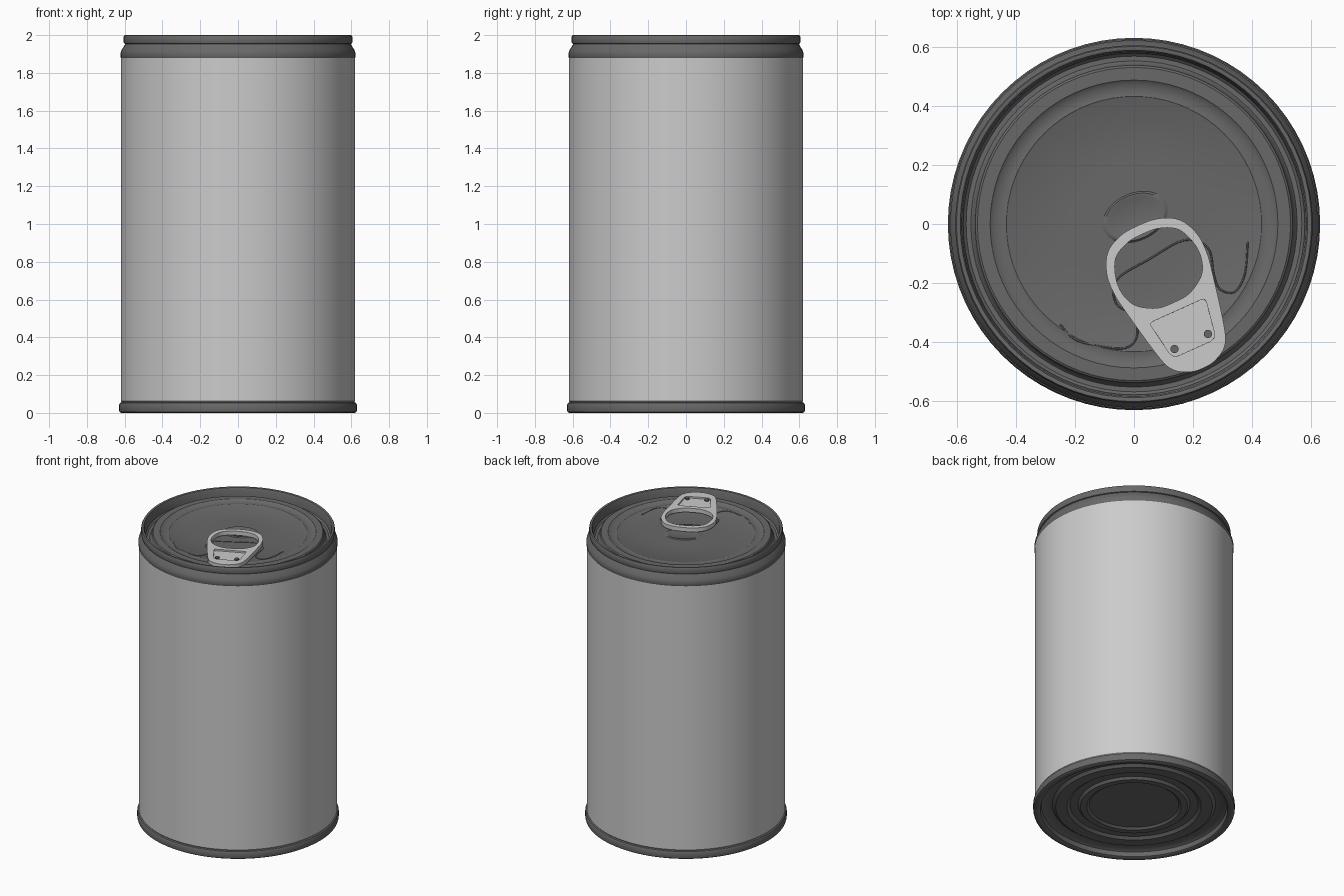
import bpy, bmesh, math
from mathutils import Vector

if "Cube" in bpy.data.objects:
    bpy.data.objects.remove(bpy.data.objects["Cube"])

SEG = 72
LID = 1.955                       # height of the lid's centre panel
ORIGIN = Vector((0.08, -0.145))   # centre of the finger hole
ALONG = Vector((0.41, -0.912))    # tab axis, towards its nose
ACROSS = Vector((0.912, 0.41))


def material(name, v):
    m = bpy.data.materials.new(name)
    m.diffuse_color = (v, v, v, 1)
    m.use_nodes = True
    m.node_tree.nodes["Principled BSDF"].inputs["Base Color"].default_value = m.diffuse_color
    return m


LABEL = material("light_grey_label", 0.60)
METAL = material("dark_grey_metal", 0.14)
TAB = material("light_grey_tab", 0.60)


def finish(ob, mat, angle=35):
    ob.data.materials.clear()
    ob.data.materials.append(mat)
    bpy.ops.object.select_all(action='DESELECT')
    ob.select_set(True)
    bpy.context.view_layer.objects.active = ob
    bpy.ops.object.shade_smooth_by_angle(angle=math.radians(angle))


def lathe(name, profile, mat, place=None):
    """Spin (radius, z) points round the z axis; place maps each point."""
    bm = bmesh.new()
    rings = []
    for r, z in profile:
        ring = []
        for i in range(SEG):
            a = 2 * math.pi * i / SEG
            p = (r * math.cos(a), r * math.sin(a), z)
            ring.append(bm.verts.new(place(p) if place else p))
        rings.append(ring)
    for lo, hi in zip(rings, rings[1:]):
        for i in range(SEG):
            k = (i + 1) % SEG
            bm.faces.new((lo[i], lo[k], hi[k], hi[i]))
    bmesh.ops.remove_doubles(bm, verts=bm.verts, dist=1e-5)
    me = bpy.data.meshes.new(name)
    bm.to_mesh(me)
    bm.free()
    ob = bpy.data.objects.new(name, me)
    bpy.context.collection.objects.link(ob)
    finish(ob, mat)
    return ob


def smooth_path(pts, closed=True, steps=5):
    """Catmull-Rom curve through the points."""
    pts = [Vector(p) for p in pts]
    n = len(pts)
    get = (lambda i: pts[i % n]) if closed else (lambda i: pts[max(0, min(n - 1, i))])
    out = []
    for i in range(n if closed else n - 1):
        a, b, c, d = (get(i + k) for k in (-1, 0, 1, 2))
        for s in range(steps):
            t = s / steps
            out.append(0.5 * (2 * b + (c - a) * t + (2 * a - 5 * b + 4 * c - d) * t * t
                              + (3 * b - a - 3 * c + d) * t ** 3))
    return out if closed else out + [pts[-1]]


def mirrored(half):
    return half + [(u, -v) for u, v in reversed(half) if v > 0]


def to_lid(p):
    return ORIGIN + ALONG * p[0] + ACROSS * p[1]


def plate(name, outlines, z0, z1, mat, bevel=0.0):
    """Flat plate; the first outline is the edge, the others are holes."""
    cu = bpy.data.curves.new(name, 'CURVE')
    cu.dimensions = '2D'
    cu.fill_mode = 'BOTH'
    cu.extrude = (z1 - z0) / 2
    for outline in outlines:
        sp = cu.splines.new('POLY')
        sp.points.add(len(outline) - 1)
        for q, p in zip(sp.points, outline):
            w = to_lid(p)
            q.co = (w.x, w.y, 0, 1)
        sp.use_cyclic_u = True
    tmp = bpy.data.objects.new(name + "_outline", cu)
    bpy.context.collection.objects.link(tmp)
    bpy.context.view_layer.update()
    me = bpy.data.meshes.new_from_object(tmp.evaluated_get(bpy.context.evaluated_depsgraph_get()))
    bpy.data.objects.remove(tmp)
    bm = bmesh.new()
    bm.from_mesh(me)
    bmesh.ops.remove_doubles(bm, verts=bm.verts, dist=1e-5)
    bmesh.ops.translate(bm, verts=bm.verts, vec=(0, 0, (z0 + z1) / 2))
    bmesh.ops.recalc_face_normals(bm, faces=bm.faces)
    bm.to_mesh(me)
    bm.free()
    ob = bpy.data.objects.new(name, me)
    bpy.context.collection.objects.link(ob)
    finish(ob, mat)
    if bevel:
        mod = ob.modifiers.new("rounded_edges", 'BEVEL')
        mod.width = bevel
        mod.segments = 2
        mod.limit_method = 'ANGLE'
        mod.angle_limit = math.radians(50)
    return ob


# Label wrapped round the body
lathe("label_body", [(0.615, 0.055), (0.62, 0.062), (0.62, 1.88)], LABEL)

# Bottom end with stepped rings and rolled rim
lathe("bottom_end", [
    (0, 0.042), (0.28, 0.042), (0.295, 0.03), (0.335, 0.03), (0.35, 0.045), (0.40, 0.045),
    (0.42, 0.03), (0.49, 0.03), (0.51, 0.045), (0.56, 0.045), (0.578, 0.035), (0.585, 0.006),
    (0.595, 0), (0.618, 0), (0.628, 0.006), (0.63, 0.015), (0.63, 0.042), (0.625, 0.053),
    (0.612, 0.058)], METAL)

# Neck, rolled top rim and stepped lid in one pressed piece
lathe("neck_and_lid", [
    (0.62, 1.88), (0.622, 1.885), (0.622, 1.905), (0.617, 1.92), (0.603, 1.943), (0.597, 1.953),
    (0.603, 1.956), (0.605, 1.962), (0.605, 1.992), (0.601, 1.999), (0.595, 2.0), (0.588, 1.997),
    (0.583, 1.985), (0.578, 1.935), (0.568, 1.925), (0.552, 1.925), (0.543, 1.935),
    (0.537, 1.962), (0.53, 1.967), (0.487, 1.967), (0.475, 1.958), (0.445, 1.954),
    (0.432, 1.957), (0.428, LID), (0.2, LID), (0, LID)], METAL)


# Oval thumb dent behind the tab
def dent_place(p):
    w = to_lid((-0.185 + p[0] * 0.08, p[1] * 0.115))
    return (w.x, w.y, LID + p[2])


dent = lathe("thumb_dent", [(1, 0), (0.93, 0.005), (0.84, 0.005), (0.72, 0.001), (0, 0.001)],
             METAL, dent_place)
dent.data.flip_normals()

# Scored opening line running under the tab
score = [(-0.25, -0.34), (-0.2, -0.39), (-0.12, -0.413), (-0.03, -0.42), (0.01, -0.38),
         (0, -0.31), (-0.06, -0.27), (-0.06, -0.19), (0.05, -0.12), (0.17, -0.055),
         (0.25, -0.08), (0.27, -0.17), (0.29, -0.22), (0.34, -0.23), (0.375, -0.17),
         (0.385, -0.06)]
cu = bpy.data.curves.new("score_line", 'CURVE')
cu.dimensions = '3D'
cu.bevel_depth = 0.003
cu.bevel_resolution = 1
path = smooth_path(score, closed=False)
sp = cu.splines.new('POLY')
sp.points.add(len(path) - 1)
for q, p in zip(sp.points, path):
    q.co = (p.x, p.y, LID, 1)
cu.materials.append(METAL)
bpy.context.collection.objects.link(bpy.data.objects.new("score_line", cu))

# Pull tab with finger hole and recessed nose panel
edge = smooth_path(mirrored([(-0.155, 0), (-0.148, 0.07), (-0.115, 0.133), (-0.05, 0.167),
                             (0.02, 0.172), (0.1, 0.16), (0.28, 0.122), (0.34, 0.095),
                             (0.37, 0.045), (0.376, 0)]))
hole = smooth_path(mirrored([(-0.122, 0), (-0.116, 0.06), (-0.085, 0.117), (-0.02, 0.145),
                             (0.04, 0.145), (0.09, 0.12), (0.126, 0.06), (0.132, 0)]))
panel = mirrored([(0.162, 0.09), (0.165, 0.099), (0.173, 0.102), (0.285, 0.083),
                  (0.298, 0.075), (0.303, 0.06)])
plate("pull_tab", [edge, hole, panel], 1.962, 1.99, TAB, 0.006)
plate("tab_panel", [[(u, v * 1.03) for u, v in panel]], 1.964, 1.979, TAB)

# Rivet under the nose, joining the tab to the lid
plate("tab_rivet", [[(0.23 + 0.05 * math.cos(i * math.pi / 12),
                      0.05 * math.sin(i * math.pi / 12)) for i in range(24)]],
      LID - 0.002, 1.966, METAL)

# Two small dark dimples on the nose panel
for side, label in ((-1, "left"), (1, "right")):
    dot = [(0.277 + 0.014 * math.cos(i * math.pi / 8),
            side * 0.062 + 0.014 * math.sin(i * math.pi / 8)) for i in range(16)]
    plate("tab_dimple_" + label, [dot], 1.9835, 1.9915, METAL)
